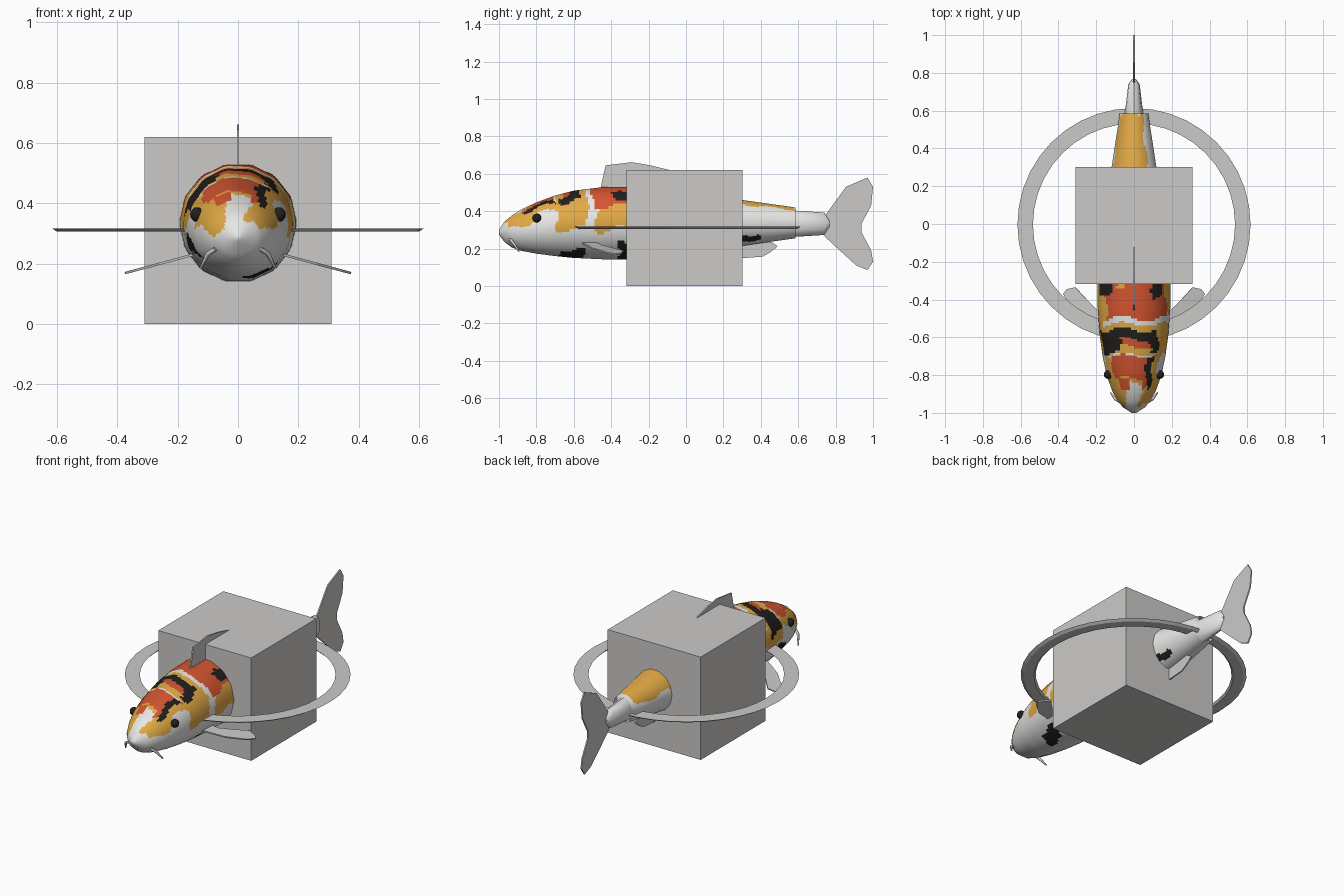
import bpy, bmesh
from math import sin, cos, pi, radians, degrees, floor
from mathutils import Vector

if "Cube" in bpy.data.objects:
    bpy.data.objects.remove(bpy.data.objects["Cube"])


def material(name, r, g, b):
    mat = bpy.data.materials.new(name)
    mat.use_nodes = True
    mat.diffuse_color = (r, g, b, 1)
    mat.node_tree.nodes["Principled BSDF"].inputs["Base Color"].default_value = (r, g, b, 1)
    return mat


WHITE = material("scale white", .86, .86, .85)
YELLOW = material("golden yellow", .76, .40, .06)
RED = material("orange red", .66, .09, .03)
BLACK = material("ink black", .015, .014, .012)
GREY = material("light grey", .60, .59, .58)
PAINTS = [WHITE, YELLOW, RED, BLACK]


def finish(bm, name, mats, smooth=False):
    bmesh.ops.recalc_face_normals(bm, faces=bm.faces)
    mesh = bpy.data.meshes.new(name)
    bm.to_mesh(mesh)
    bm.free()
    obj = bpy.data.objects.new(name, mesh)
    bpy.context.collection.objects.link(obj)
    for mat in mats:
        mesh.materials.append(mat)
    if smooth:
        bpy.ops.object.select_all(action="DESELECT")
        obj.select_set(True)
        bpy.context.view_layer.objects.active = obj
        bpy.ops.object.shade_smooth_by_angle(angle=radians(40))
    return obj


def skin(bm, rings, caps=True):
    """Join equal rings of points with quads, close both ends."""
    rows = [[bm.verts.new(p) for p in ring] for ring in rings]
    for a, b in zip(rows, rows[1:]):
        for i in range(len(a)):
            j = (i + 1) % len(a)
            bm.faces.new((a[i], a[j], b[j], b[i]))
    if caps:
        bm.faces.new(rows[0])
        bm.faces.new(rows[-1])


# Body: 14-sided sections along y, as (y, top, bottom, half width)
STATIONS = [
    (-1, .30, .275, .012), (-.97, .345, .235, .06), (-.93, .378, .205, .092),
    (-.88, .41, .188, .118), (-.8, .447, .173, .147), (-.7, .484, .16, .168),
    (-.6, .51, .15, .182), (-.45, .528, .143, .194), (-.25, .53, .14, .197),
    (0, .51, .165, .175), (.3, .46, .215, .12), (.585, .42, .255, .076)]
SIDES, SPLIT, ROWS = 14, 5, 130


def section(y):
    y = min(max(y, -1), .585)
    for a, b in zip(STATIONS, STATIONS[1:]):
        if y <= b[0]:
            f = (y - a[0]) / (b[0] - a[0])
            top, low, half = (p + (q - p) * f for p, q in zip(a[1:], b[1:]))
            return (top + low) / 2, (top - low) / 2 / cos(pi / SIDES), half


def rim(t):
    """Point on the unit polygon; t counts sub-steps from the top middle."""
    k = t / SPLIT + .5
    i = floor(k)
    a, b = ((i + d - .5) * 2 * pi / SIDES for d in (0, 1))
    f = k - i
    return sin(a) * (1 - f) + sin(b) * f, cos(a) * (1 - f) + cos(b) * f


# Skin patches: paint, y range in hundredths, degrees from the back ridge
Y, R, K, W = 1, 2, 3, 0
PATCHES = [
    (Y, -96, -82, 22, 76), (Y, -96, -80, -85, -25), (Y, -84, -68, -66, 58),
    (Y, -69, -53, -96, 98), (Y, -53, -31, -92, -50), (Y, -48, -31, 58, 100),
    (W, -88, -84, -12, 10), (R, -89, -83, -40, -14), (R, -82, -70, -45, 34),
    (K, -87, -70, 28, 42), (R, -86, -79, 14, 26), (W, -70, -69, -60, 40),
    (K, -68, -56, -76, 46), (R, -66, -61, -24, 24), (Y, -68, -65, -30, 28),
    (R, -50, -31, -52, 62), (W, -53, -50, -58, 75), (K, -37, -31, -66, -32),
    (K, -39, -31, 34, 56), (Y, -35, -31, -24, -12), (K, -68, -55, 140, 170),
    (K, -37, -29, 125, 170), (K, -75, -62, -126, -104),
    (Y, -31, 59, -72, 36), (K, 22, 39, 122, 142)]


def paint(y, deg):
    v = y * 100 + 1.3 * sin(deg / 13)
    d = deg + 6 * sin(y * 31)
    found = W
    for colour, y0, y1, d0, d1 in PATCHES:
        if y0 <= v <= y1 and d0 <= d <= d1:
            found = colour
    return found


count = SIDES * SPLIT
ys = sorted({round(-1 + 1.585 * i / ROWS, 4) for i in range(ROWS + 1)} | {s[0] for s in STATIONS})
rings, normals = [], []
for y in ys:
    mid, high, half = section(y)
    lo, hi = section(y - .03), section(y + .03)
    slope = (hi[2] - lo[2]) / (min(y + .03, .585) - max(y - .03, -1))
    rings.append([(half * rim(t)[0], y, mid + high * rim(t)[1]) for t in range(count)])
    for t in range(count):
        a = 2 * pi * t / count
        normals.append(Vector((sin(a), -slope, cos(a))).normalized())
bm = bmesh.new()
skin(bm, rings)
for face in bm.faces:
    c = face.calc_center_median()
    mid, high, half = section(c.y)
    angle = degrees(Vector((0, 1)).angle_signed(Vector((c.x / half, (c.z - mid) / high)), 0))
    face.material_index = paint(c.y, angle)
    face.smooth = len(face.verts) == 4
body = finish(bm, "body", PAINTS)
body.data.normals_split_custom_set_from_vertices(normals)

# Tail stalk
bm = bmesh.new()
skin(bm, [[(w * sin(i * pi / 6), y, .333 + h * cos(i * pi / 6)) for i in range(12)]
          for y, w, h in ((.57, .048, .07), (.6, .047, .069), (.74, .03, .06), (.768, .01, .015))])
finish(bm, "tail_stalk", [WHITE], True)


def fin(name, points, thick=.008):
    """Thin plate from an outline, thickened evenly."""
    bm = bmesh.new()
    bm.faces.new([bm.verts.new(p) for p in points])
    obj = finish(bm, name, [GREY])
    mod = obj.modifiers.new("thickness", "SOLIDIFY")
    mod.thickness, mod.offset = thick, 0


def middle_fin(name, outline):
    fin(name, [(0, y, z) for y, z in outline])


middle_fin("dorsal_fin", [(-.46, .51), (-.43, .645), (-.29, .662), (-.19, .645),
                          (-.08, .618), (.08, .55), (.1, .48)])
middle_fin("tail_fin", [(.75, .385), (.855, .53), (.97, .58), (1, .53), (.99, .43), (.937, .33),
                        (.937, .29), (.99, .19), (1, .13), (.97, .085), (.91, .11),
                        (.8, .21), (.742, .265), (.735, .33)])
middle_fin("anal_fin", [(.2, .25), (.25, .145), (.41, .157), (.45, .18), (.49, .212), (.43, .255)])

# Paired parts: pectoral fins, eyes and barbels
PECTORAL = [(.14, -.56), (.26, -.5), (.345, -.42), (.375, -.37), (.355, -.345),
            (.31, -.335), (.25, -.4), (.19, -.46), (.14, -.47)]
for side, label in ((1, "left"), (-1, "right")):
    fin(label + "_pectoral_fin", [(side * x, y, .232 - .27 * (x - .14)) for x, y in PECTORAL])

    bm = bmesh.new()
    bmesh.ops.create_uvsphere(bm, u_segments=10, v_segments=8, radius=.024)
    bmesh.ops.translate(bm, verts=bm.verts, vec=(side * .136, -.797, .363))
    finish(bm, label + "_eye", [BLACK], True)

    curve = bpy.data.curves.new(label + "_barbel", "CURVE")
    curve.dimensions = "3D"
    curve.bevel_depth, curve.bevel_resolution = .008, 1
    curve.use_fill_caps = True
    line = curve.splines.new("POLY")
    line.points.add(2)
    for p, (x, y, z, r) in zip(line.points, ((.075, -.94, .248, 1), (.1, -.925, .232, 1),
                                             (.124, -.893, .185, .5))):
        p.co, p.radius = (side * x, y, z, 1), r
    curve.materials.append(GREY)
    bpy.context.collection.objects.link(bpy.data.objects.new(label + "_barbel", curve))

# Box around the middle
bm = bmesh.new()
bmesh.ops.create_cube(bm, size=.62)
bmesh.ops.translate(bm, verts=bm.verts, vec=(0, -.007, .31))
finish(bm, "box", [GREY])

# Flat ring around the box
bm = bmesh.new()
segments = 40
section_points = [(.535, .317), (.617, .317), (.6, .306), (.545, .306)]
skin(bm, [[(r * sin(2 * pi * i / segments), r * cos(2 * pi * i / segments) - .003, z)
           for i in range(segments)] for r, z in section_points + section_points[:1]], False)
bmesh.ops.remove_doubles(bm, verts=bm.verts, dist=.0001)
finish(bm, "ring", [GREY])
